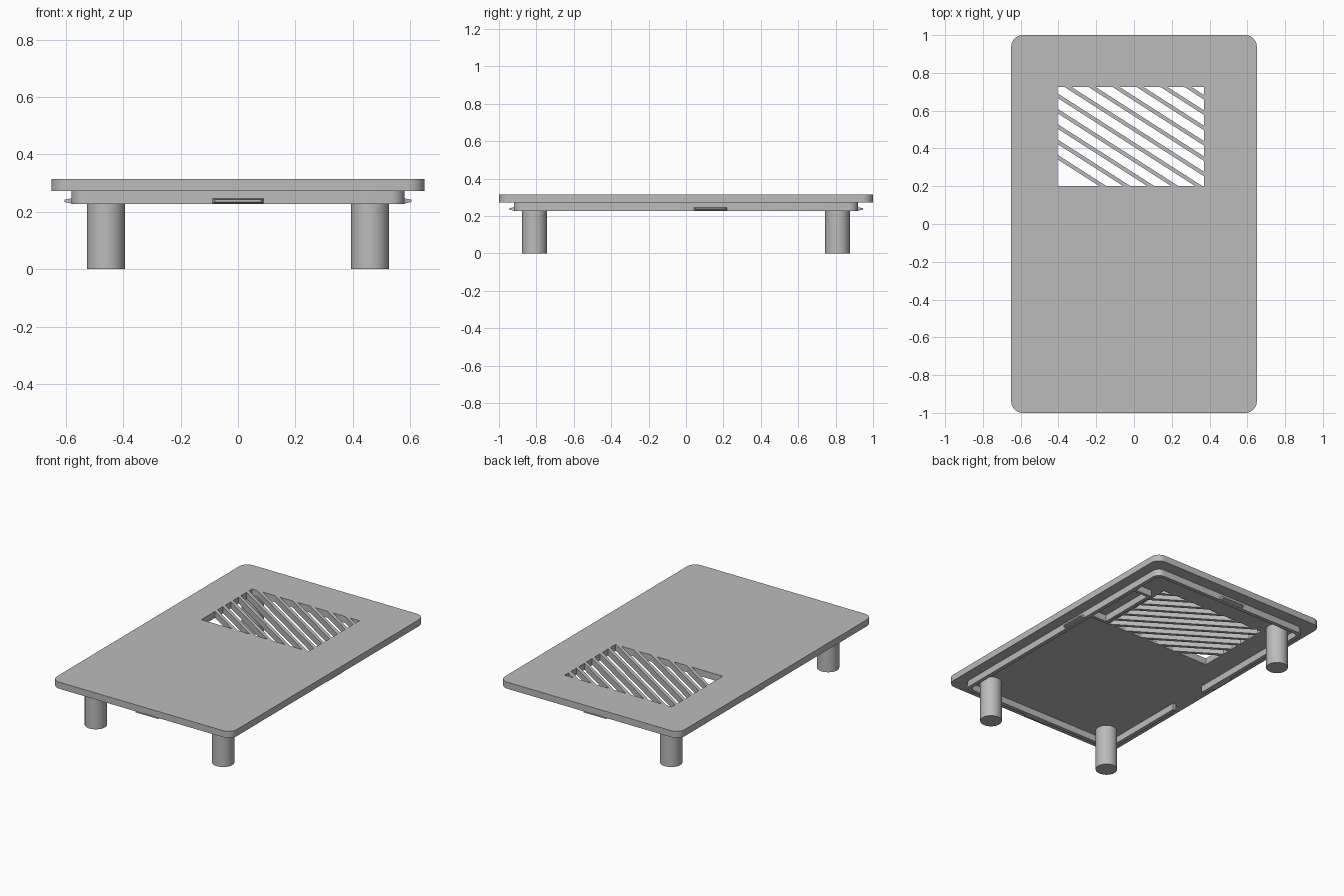
import bpy, bmesh, math
from mathutils import Vector, Matrix

if "Cube" in bpy.data.objects:
    bpy.data.objects.remove(bpy.data.objects["Cube"], do_unlink=True)

GREY = (0.5, 0.5, 0.5, 1)
mat = bpy.data.materials.new("plain grey")
mat.use_nodes = True
mat.diffuse_color = GREY
mat.node_tree.nodes["Principled BSDF"].inputs["Base Color"].default_value = GREY

BOTTOM, UNDER, TOP = 0.228, 0.272, 0.315   # rim foot, plate underside, plate top


def finish(name, bm, smooth=True):
    bmesh.ops.recalc_face_normals(bm, faces=bm.faces[:])
    me = bpy.data.meshes.new(name)
    bm.to_mesh(me)
    bm.free()
    me.materials.append(mat)
    ob = bpy.data.objects.new(name, me)
    bpy.context.collection.objects.link(ob)
    if smooth:
        bpy.ops.object.select_all(action="DESELECT")
        ob.select_set(True)
        bpy.context.view_layer.objects.active = ob
        bpy.ops.object.shade_smooth_by_angle(angle=math.radians(30))
    return ob


def rounded(hx, hy, r, steps=8):
    """Rounded rectangle, anticlockwise, starting at the -x -y corner."""
    pts = []
    for k, (sx, sy) in enumerate([(-1, -1), (1, -1), (1, 1), (-1, 1)]):
        for i in range(steps + 1):
            a = math.pi * (1 + k / 2 + i / steps / 2)
            pts.append((sx * (hx - r) + r * math.cos(a), sy * (hy - r) + r * math.sin(a)))
    return pts


def prism(name, outlines, z0, z1):
    """Extrude a flat shape; extra outlines become holes."""
    bm = bmesh.new()
    for pts in outlines:
        vs = [bm.verts.new((x, y, z0)) for x, y in pts]
        for a, b in zip(vs, vs[1:] + vs[:1]):
            bm.edges.new((a, b))
    if len(outlines) == 1:
        bm.faces.new(vs)
    else:
        bmesh.ops.triangle_fill(bm, use_beauty=True, use_dissolve=False, edges=bm.edges[:])
    ext = bmesh.ops.extrude_face_region(bm, geom=bm.faces[:], use_keep_orig=True)
    moved = [g for g in ext["geom"] if isinstance(g, bmesh.types.BMVert)]
    bmesh.ops.translate(bm, verts=moved, vec=(0, 0, z1 - z0))
    return finish(name, bm)


# Top plate with the vent opening
VX0, VX1, VY0, VY1 = -0.405, 0.37, 0.2, 0.725
vent = [(VX0, VY0), (VX1, VY0), (VX1, VY1), (VX0, VY1)]
prism("top_plate", [rounded(0.65, 1.0, 0.06), vent], UNDER, TOP)

# Diagonal vent slats, trimmed to the opening
bm = bmesh.new()
SLOPE, PITCH, HALF = 0.64, 0.127, 0.019
for k in range(-6, 7):
    top_x = -0.222 + k * PITCH
    run = (VY1 - VY0 + 0.4) / SLOPE
    lo, hi = VY0 - 0.2, VY1 + 0.2
    x_hi = top_x - 0.2 / SLOPE
    corners = [(x_hi - HALF, hi), (x_hi + HALF, hi), (x_hi + run + HALF, lo), (x_hi + run - HALF, lo)]
    ring = [[bm.verts.new((x, y, z)) for x, y in corners] for z in (UNDER, TOP)]
    bm.faces.new(ring[0])
    bm.faces.new(ring[1])
    for i in range(4):
        j = (i + 1) % 4
        bm.faces.new((ring[0][i], ring[0][j], ring[1][j], ring[1][i]))
for co, no in [((VX0, 0, 0), (-1, 0, 0)), ((VX1, 0, 0), (1, 0, 0)),
               ((0, VY0, 0), (0, -1, 0)), ((0, VY1, 0), (0, 1, 0))]:
    bmesh.ops.bisect_plane(bm, geom=bm.verts[:] + bm.edges[:] + bm.faces[:],
                           plane_co=co, plane_no=no, clear_outer=True)
finish("vent_slats", bm, smooth=False)

# Locating rim below the plate, open at a gap on one long side
RX, RY, WALL = 0.58, 0.92, 0.025
GAP0, GAP1 = -0.29, -0.02
outer = [(-RX, GAP0)] + rounded(RX, RY, 0.05) + [(-RX, GAP1)]
ix = RX - WALL
inner = [(-ix, GAP0)] + rounded(ix, RY - WALL, 0.03) + [(-ix, GAP1)]
prism("locating_rim", [outer + inner[::-1]], BOTTOM, UNDER)

# Bracket wall inside the rim, beside the vent
bx, by0, by1, t = 0.45, 0.27, 0.66, 0.02
prism("inner_bracket", [[(ix, by0), (bx, by0), (bx, by1), (ix, by1), (ix, by1 + t),
                         (bx - t, by1 + t), (bx - t, by0 - t), (ix, by0 - t)]], BOTTOM, UNDER)


# Snap tabs: short tapered ridges on each side of the rim
def snap_tab(name, pos, angle):
    bm = bmesh.new()
    bmesh.ops.create_cube(bm, size=1)
    for v in bm.verts:
        tip = v.co.x > 0
        v.co = Vector((0.025 if tip else -0.005, v.co.y * (0.16 if tip else 0.18),
                       v.co.z * (0.008 if tip else 0.02)))
    bm.transform(Matrix.Translation(pos) @ Matrix.Rotation(angle, 4, "Z"))
    finish(name, bm, smooth=False)


snap_tab("left_snap_tab", (RX, 0.13, 0.238), 0)
snap_tab("right_snap_tab", (-RX, 0.13, 0.238), math.pi)
snap_tab("back_snap_tab", (0, RY, 0.238), math.pi / 2)
snap_tab("front_snap_tab", (0, -RY, 0.238), -math.pi / 2)

# Three round legs
for name, x, y in [("front_left_leg", 0.46, -0.81), ("front_right_leg", -0.46, -0.81),
                   ("back_right_leg", -0.46, 0.81)]:
    bm = bmesh.new()
    bmesh.ops.create_cone(bm, cap_ends=True, segments=48, radius1=0.066, radius2=0.066, depth=UNDER,
                          matrix=Matrix.Translation((x, y, UNDER / 2)))
    finish(name, bm)
